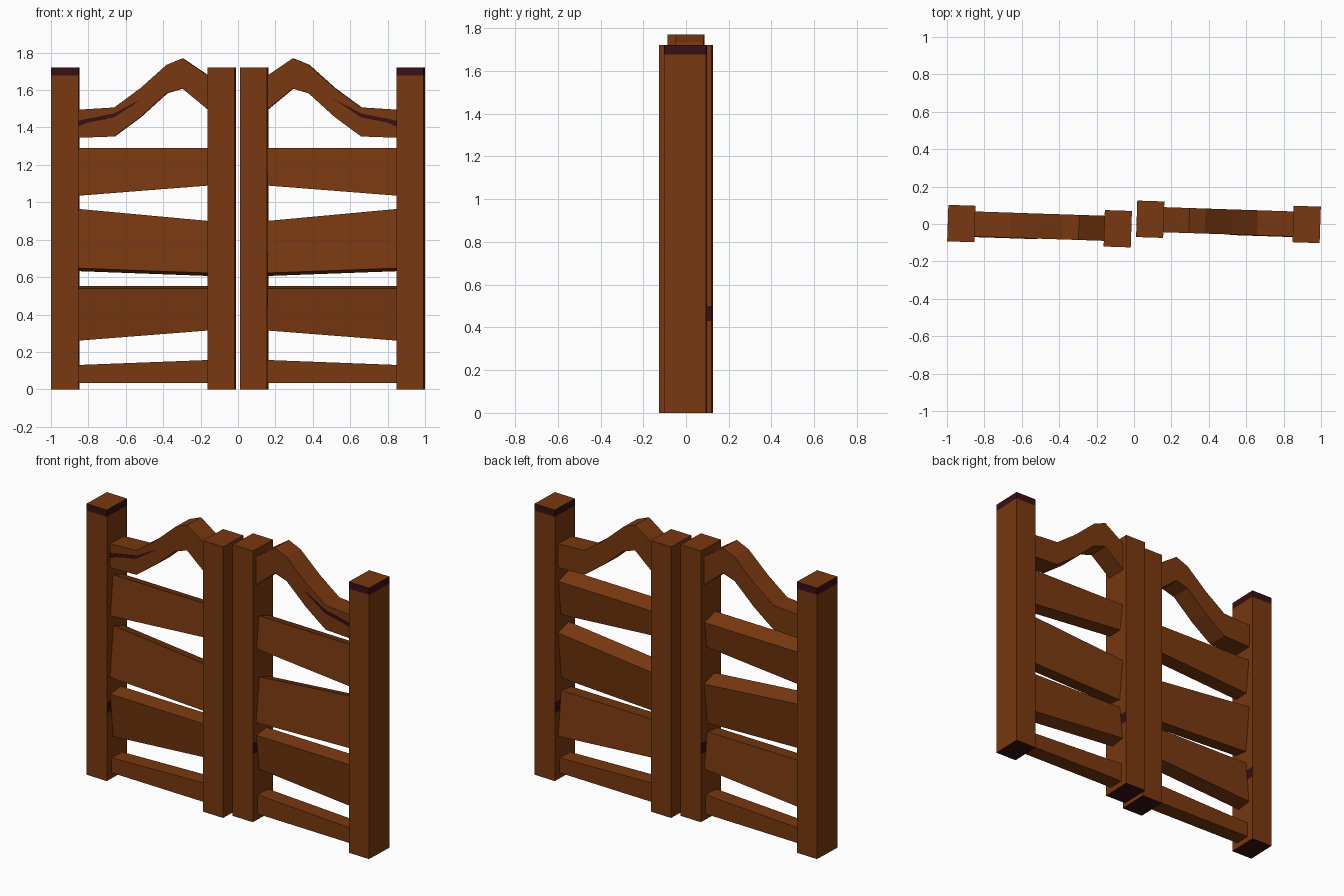
import bpy, bmesh, math

if "Cube" in bpy.data.objects:
    bpy.data.objects.remove(bpy.data.objects["Cube"])

def material(name, rgb):
    m = bpy.data.materials.new(name)
    m.diffuse_color = (*rgb, 1)
    m.use_nodes = True
    m.node_tree.nodes["Principled BSDF"].inputs["Base Color"].default_value = m.diffuse_color
    return m

WOOD = material("brown_wood", (0.19, 0.04, 0.005))
STAIN = material("dark_stain", (0.04, 0.005, 0.007))

def finish(bm, name, leaf, mats=(WOOD, STAIN)):
    bmesh.ops.recalc_face_normals(bm, faces=bm.faces[:])
    me = bpy.data.meshes.new(name)
    bm.to_mesh(me)
    bm.free()
    for m in mats:
        me.materials.append(m)
    ob = bpy.data.objects.new(name, me)
    bpy.context.collection.objects.link(ob)
    ob.location = leaf["loc"]
    ob.rotation_euler.z = math.radians(-1.9)
    return ob

def prism(rings):
    """Solid made from two matching outlines."""
    bm = bmesh.new()
    a, b = [[bm.verts.new(p) for p in ring] for ring in rings]
    n = len(a)
    bm.faces.new(a)
    bm.faces.new(b[::-1])
    for i in range(n):
        j = (i + 1) % n
        bm.faces.new((a[i], a[j], b[j], b[i]))
    return bm

# u runs across a leaf from the hinge side to the middle of the doorway
PU, HW, HD, H = 0.4185, 0.0725, 0.0975, 1.722

def post(name, leaf, u, outer):
    x = u * leaf["s"]
    rings = [[(x - HW, -HD, z), (x + HW, -HD, z), (x + HW, HD, z), (x - HW, HD, z)]
             for z in (0, H)]
    bm = prism(rings)
    for z in (0.43, 0.50, 1.678):
        bmesh.ops.bisect_plane(bm, geom=bm.verts[:] + bm.edges[:] + bm.faces[:],
                               plane_co=(0, 0, z), plane_no=(0, 0, 1))
    bmesh.ops.recalc_face_normals(bm, faces=bm.faces[:])
    # stained cap band, underside and a mark at the slat joint
    for f in bm.faces:
        c, n = f.calc_center_median(), f.normal
        joint = n.x * x < -0.1 and 0.43 < c.z < 0.50
        cap = outer and c.z > 1.678 and n.z < 0.5
        if n.z < -0.5 or cap or joint:
            f.material_index = 1
    finish(bm, name, leaf)

def slat(name, leaf, bottom, top, drop, low, lean):
    """bottom/top: heights at hinge and middle; drop/low: change at the back."""
    d, e = 0.05, 0.352
    rings = []
    for u, zb, zt in ((-e, bottom[0], top[0]), (e, bottom[1], top[1])):
        x = u * leaf["s"]
        rings.append([(x, -d - lean, zb), (x, d - lean, zb + low),
                      (x, d + lean, zt + drop), (x, -d + lean, zt)])
    finish(prism(rings), name, leaf)

def plate(name, leaf, outline, y0, y1, mats):
    rings = [[(u * leaf["s"], y, z) for u, z in outline] for y in (y0, y1)]
    finish(prism(rings), name, leaf, mats)

LEAVES = [dict(side="left", s=1, loc=(-0.505, -0.0115, 0)),
          dict(side="right", s=-1, loc=(0.505, 0.0115, 0))]

# wavy top rail outline
ARCH = [(-0.35, 1.345), (-0.155, 1.352), (-0.015, 1.455), (0.125, 1.582),
        (0.21, 1.608), (0.35, 1.492), (0.35, 1.675), (0.21, 1.77),
        (0.125, 1.735), (-0.015, 1.61), (-0.155, 1.507), (-0.35, 1.495)]
# dark streak along the grain of the top rail
STREAK = [(-0.346, 1.405), (-0.30, 1.425), (-0.155, 1.455), (-0.01, 1.552),
          (-0.155, 1.475), (-0.346, 1.437)]

for leaf in LEAVES:
    p = leaf["side"] + "_"
    post(p + "hinge_post", leaf, -PU, True)
    post(p + "meeting_post", leaf, PU, False)
    slat(p + "upper_slat", leaf, (1.035, 1.09), (1.29, 1.29), -0.035, 0.0, 0.012)
    slat(p + "middle_slat", leaf, (0.648, 0.622), (0.965, 0.90), -0.035, -0.016, 0.016)
    slat(p + "lower_slat", leaf, (0.26, 0.315), (0.54, 0.54), 0.013, 0.012, -0.014)
    slat(p + "bottom_slat", leaf, (0.035, 0.035), (0.13, 0.157), 0.0, 0.0, 0.0)
    plate(p + "top_rail", leaf, ARCH, -0.067, 0.067, (WOOD,))
    plate(p + "rail_streak", leaf, STREAK, -0.070, -0.066, (STAIN,))
